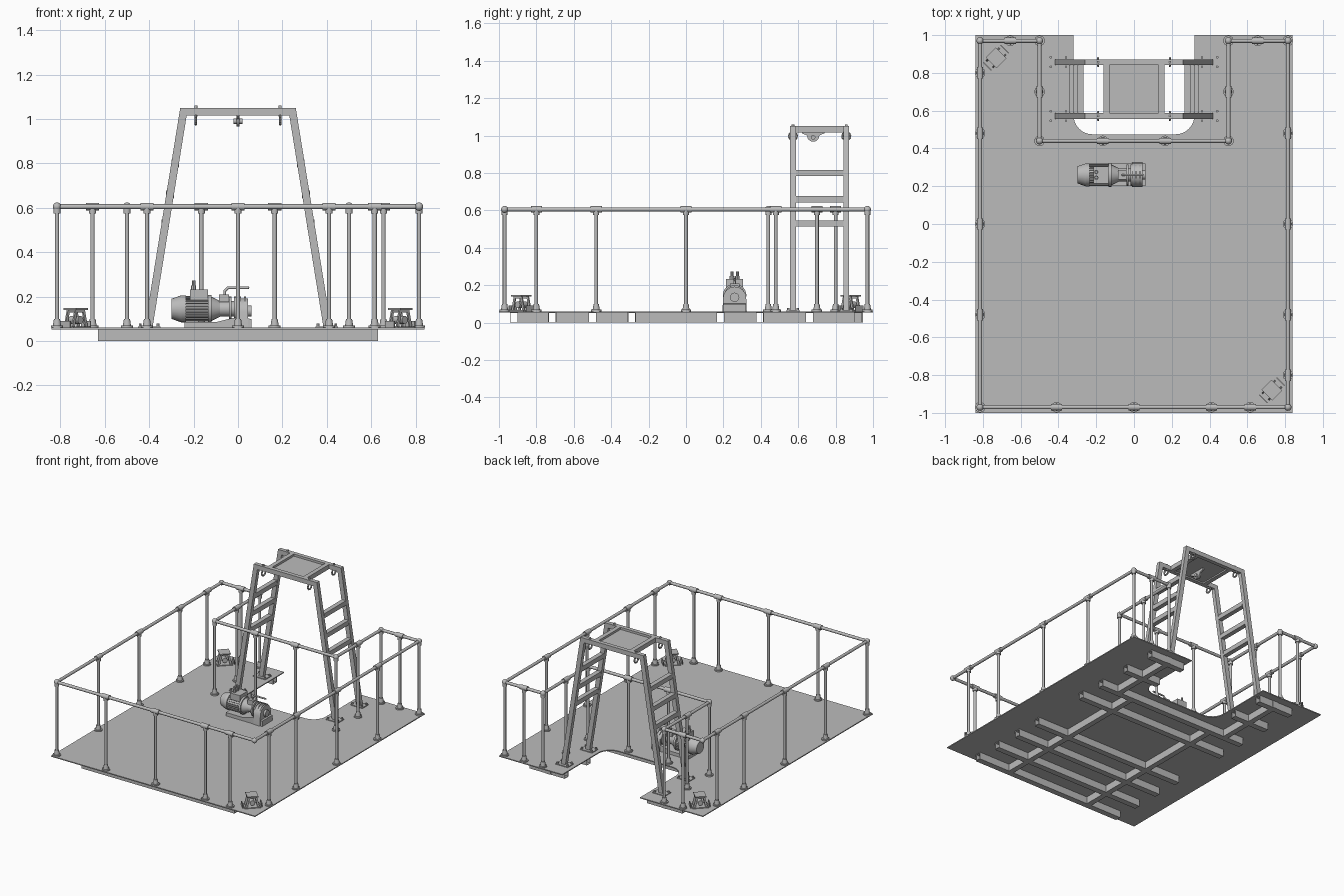
import bpy, bmesh
from math import sin, cos, pi, radians
from mathutils import Vector, Matrix

old = bpy.data.objects.get("Cube")
if old:
    bpy.data.objects.remove(old)

grey = bpy.data.materials.new("steel_grey")
grey.use_nodes = True
grey.diffuse_color = (0.5, 0.5, 0.5, 1)
grey.node_tree.nodes["Principled BSDF"].inputs["Base Color"].default_value = (0.5, 0.5, 0.5, 1)


class Part:
    """Collects simple solids into one mesh object."""
    def __init__(self, name):
        self.name, self.bm = name, bmesh.new()

    def box(self, x0, x1, y0, y1, z0, z1):
        m = Matrix.Translation(((x0 + x1) / 2, (y0 + y1) / 2, (z0 + z1) / 2))
        m = m @ Matrix.Diagonal((x1 - x0, y1 - y0, z1 - z0, 1))
        bmesh.ops.create_cube(self.bm, size=1, matrix=m)

    def rod(self, a, b, r, r2=None, n=14):
        a, b = Vector(a), Vector(b)
        m = Matrix.Translation((a + b) / 2) @ (b - a).to_track_quat('Z', 'Y').to_matrix().to_4x4()
        bmesh.ops.create_cone(self.bm, cap_ends=True, segments=n, radius1=r,
                              radius2=r if r2 is None else r2, depth=(b - a).length, matrix=m)

    def ball(self, p, r):
        bmesh.ops.create_uvsphere(self.bm, u_segments=12, v_segments=8, radius=r,
                                  matrix=Matrix.Translation(p))

    def prism(self, pts, axis, lo, hi):
        """Extrude a 2D outline along axis 0, 1 or 2."""
        def place(p, d):
            c = list(p)
            c.insert(axis, d)
            return self.bm.verts.new(c)
        face = self.bm.faces.new([place(p, lo) for p in pts])
        ext = bmesh.ops.extrude_face_region(self.bm, geom=[face])
        step = Vector((0, 0, 0))
        step[axis] = hi - lo
        bmesh.ops.translate(self.bm, vec=step,
                            verts=[g for g in ext["geom"] if isinstance(g, bmesh.types.BMVert)])

    def done(self, matrix=None):
        bmesh.ops.recalc_face_normals(self.bm, faces=self.bm.faces)
        mesh = bpy.data.meshes.new(self.name)
        self.bm.to_mesh(mesh)
        self.bm.free()
        mesh.materials.append(grey)
        ob = bpy.data.objects.new(self.name, mesh)
        bpy.context.collection.objects.link(ob)
        if matrix:
            ob.matrix_world = matrix
        bpy.ops.object.select_all(action='DESELECT')
        ob.select_set(True)
        bpy.context.view_layer.objects.active = ob
        bpy.ops.object.shade_smooth_by_angle(angle=radians(35))


def arc(cx, cy, r, a0, a1, n=8):
    return [(cx + r * cos(radians(a0 + (a1 - a0) * i / n)),
             cy + r * sin(radians(a0 + (a1 - a0) * i / n))) for i in range(n + 1)]


DECK = 0.06

# Thin deck with a rounded notch at the back
p = Part("deck")
p.prism([(-.84, -1), (.84, -1), (.84, 1), (.32, 1)] + arc(.22, .575, .1, 0, -90)
        + arc(-.22, .575, .1, -90, -180) + [(-.32, 1), (-.84, 1)], 2, DECK - .007, DECK)
p.done()

# Hollow cross beams under the deck
p = Part("cross_beams")
def tube(x0, x1, y, w=.022, t=.004, h=.054):
    p.box(x0, x1, y - w, y + w, 0, t)
    p.box(x0, x1, y - w, y + w, h - t, h)
    for s in (-1, 1):
        p.box(x0, x1, y + s * (w - t / 2) - t / 2, y + s * (w - t / 2) + t / 2, t, h - t)
cross = [-.92, -.715, -.5, -.29, .185, .395]
for y in cross:
    tube(-.63, .63, y)
for y in (.66, .92):
    tube(.34, .63, y)
    tube(-.63, -.34, y)
p.done()

# Solid beams running front to back between the cross beams
p = Part("long_beams")
for s in (-1, 1):
    for a, b in zip(cross, cross[1:]):
        p.box(s * .35 - .02, s * .35 + .02, a + .022, b - .022, 0, .053)
    for a, b in ((.417, .638), (.682, .945)):
        p.box(s * .475 - .02, s * .475 + .02, a, b, 0, .053)
p.done()

# Handrail loop
RAIL = .605
path = [(-.815, -.97), (.815, -.97), (.815, .97), (.5, .97), (.5, .44),
        (-.5, .44), (-.5, .97), (-.815, .97)]
p = Part("handrail")
for a, b in zip(path, path[1:] + path[:1]):
    p.rod((*a, RAIL), (*b, RAIL), .011)
for c in path:
    p.ball((*c, RAIL), .019)
p.done()

# Posts with foot flanges and tee fittings; the direction is the rail's
along_x = [(x, -.97) for x in (-.41, 0, .41, .615)] + [(-.655, .97), (-.165, .44), (.165, .44), (.655, .97)]
along_y = [(-.815, y) for y in (-.48, 0, .48, .80)] + [(.815, y) for y in (-.80, -.48, 0, .48)]
along_y += [(-.5, .70), (.5, .70)]
posts, fittings = Part("railing_posts"), Part("railing_fittings")
corners = [path[i] for i in (0, 2, 3, 4, 5, 6)]
for group, d in ((along_x, (.03, 0, 0)), (along_y, (0, .03, 0)), (corners, None)):
    for x, y in group:
        posts.rod((x, y, DECK), (x, y, RAIL), .01)
        fittings.rod((x, y, DECK), (x, y, DECK + .009), .028)
        fittings.rod((x, y, DECK + .009), (x, y, DECK + .04), .019, .014)
        fittings.rod((x, y, RAIL - .03), (x, y, RAIL), .016)
        if d:
            c = Vector((x, y, RAIL))
            fittings.rod(c - Vector(d), c + Vector(d), .017)
posts.done()
fittings.done()

# Hoist gantry: two splayed portal frames joined by rungs
p = Part("hoist_frame")
half = [(.26, 1.05), (.42, DECK), (.385, DECK), (.231, 1.016)]
outline = half + [(-x, z) for x, z in reversed(half)]
for y in (.557, .842):
    p.prism(outline, 1, y, y + .03)
for s in (-1, 1):
    p.box(s * .145 - .016, s * .145 + .016, .587, .842, 1.016, 1.05)
    for z in (.53, .66, .80):
        x = s * (.403 - .16 * (z - DECK) / .99)
        p.box(x - .017, x + .017, .587, .842, z - .017, z + .017)
p.box(-.13, .13, .587, .842, 1.026, 1.034)
p.done()

# Foot plates with anchor bolts
p = Part("hoist_feet")
for s in (-1, 1):
    for y in (.572, .857):
        p.box(s * .40 - .05, s * .40 + .05, y - .035, y + .035, DECK, DECK + .006)
        for dx in (-.04, .04):
            for dy in (-.025, .025):
                p.rod((s * .40 + dx, y + dy, DECK), (s * .40 + dx, y + dy, DECK + .018), .007, n=6)
p.done()

# Lifting eyes under the gantry and a central lug
def ring(part, c, r, t, axis, n=16):
    pts = []
    for i in range(n):
        u, v = r * cos(2 * pi * i / n), r * sin(2 * pi * i / n)
        pts.append(Vector(c) + Vector((0, u, v) if axis == 0 else (u, 0, v)))
    for a, b in zip(pts, pts[1:] + pts[:1]):
        part.rod(a, b, t, n=8)
p = Part("lifting_eyes")
for x in (-.19, .19):
    for y in (.572, .857):
        ring(p, (x, y, .997), .021, .006, 0)
        p.rod((x, y, 1.01), (x, y, 1.06), .007)
p.prism([(.62, 1.03), (.62, 1.012)] + arc(.68, 1.0, .033, 180, 360) + [(.74, 1.012), (.74, 1.03)],
        0, -.006, .006)
p.rod((-.02, .68, .99), (.02, .68, .99), .012)
p.done()

# Pump skid: sloped base, finned motor, gearbox and rounded end housing
MY, MZ = .26, .145
p = Part("pump_base")
p.prism([(-.24, DECK), (.06, DECK), (.06, .10), (-.02, .105), (-.10, .085), (-.24, .085)], 1, .20, .32)
p.prism([(.195, DECK), (.325, DECK)] + arc(MY, .13, .062, 0, 180), 0, -.01, .045)
p.done()
p = Part("motor")
p.rod((-.27, MY, MZ), (-.12, MY, MZ), .05, n=24)
p.rod((-.30, MY, MZ), (-.255, MY, MZ), .045, .061, n=24)
p.rod((-.255, MY, MZ), (-.235, MY, MZ), .061, n=24)
p.rod((-.135, MY, MZ), (-.12, MY, MZ), .063, n=24)
for i in range(24):
    a = 2 * pi * i / 24
    c = Vector((0, cos(a), sin(a)))
    m = Vector((-.185, MY, MZ)) + c * .053
    p.rod(m - Vector((.05, 0, 0)), m + Vector((.05, 0, 0)), .004, n=4)
p.box(-.215, -.135, .215, .305, .185, .232)
for y in (.245, .275):
    p.rod((-.20, y, .232), (-.20, y, .25), .012, n=8)
    p.rod((-.20, y, .25), (-.20, y, .272), .008, n=8)
p.done()
p = Part("gearbox")
p.rod((-.12, MY, MZ), (-.08, MY, MZ), .055, .035, n=20)
p.rod((-.08, MY, MZ), (.0, MY, MZ), .035, n=20)
for i in range(4):
    p.rod((-.04 + i * .022, MY, MZ), (-.03 + i * .022, MY, MZ), .055, n=20)
p.rod((.045, MY, .135), (.06, MY, .135), .025, n=16)
p.box(-.085, -.04, .235, .285, .175, .21)
p.done()
p = Part("outlet_pipe")
pipe = [(-.06, MY, .19), (-.06, MY, .225), (-.045, MY, .24), (.045, MY, .24)]
for a, b in zip(pipe, pipe[1:]):
    p.rod(a, b, .006)
    p.ball(b, .006)
p.done()

# Corner fairleads, turned toward two opposite corners
for name, x, y, turn in (("front_fairlead", .73, -.88, 45), ("back_fairlead", -.73, .88, 225)):
    p = Part(name)
    p.box(-.055, .055, -.04, .04, 0, .006)
    frame = [(-.05, 0), (-.03, .08), (.03, .08), (.05, 0), (.034, 0), (.02, .068), (-.02, .068), (-.034, 0)]
    for d in (-.028, .02):
        p.prism(frame, 1, d, d + .008)
    p.box(-.038, .038, -.04, .04, .08, .088)
    p.rod((0, -.03, .035), (0, .03, .035), .018)
    for s in (-1, 1):
        p.box(s * .065 - .003, s * .065 + .003, -.03, .03, 0, .03)
    p.done(Matrix.Translation((x, y, DECK)) @ Matrix.Rotation(radians(turn), 4, 'Z'))
